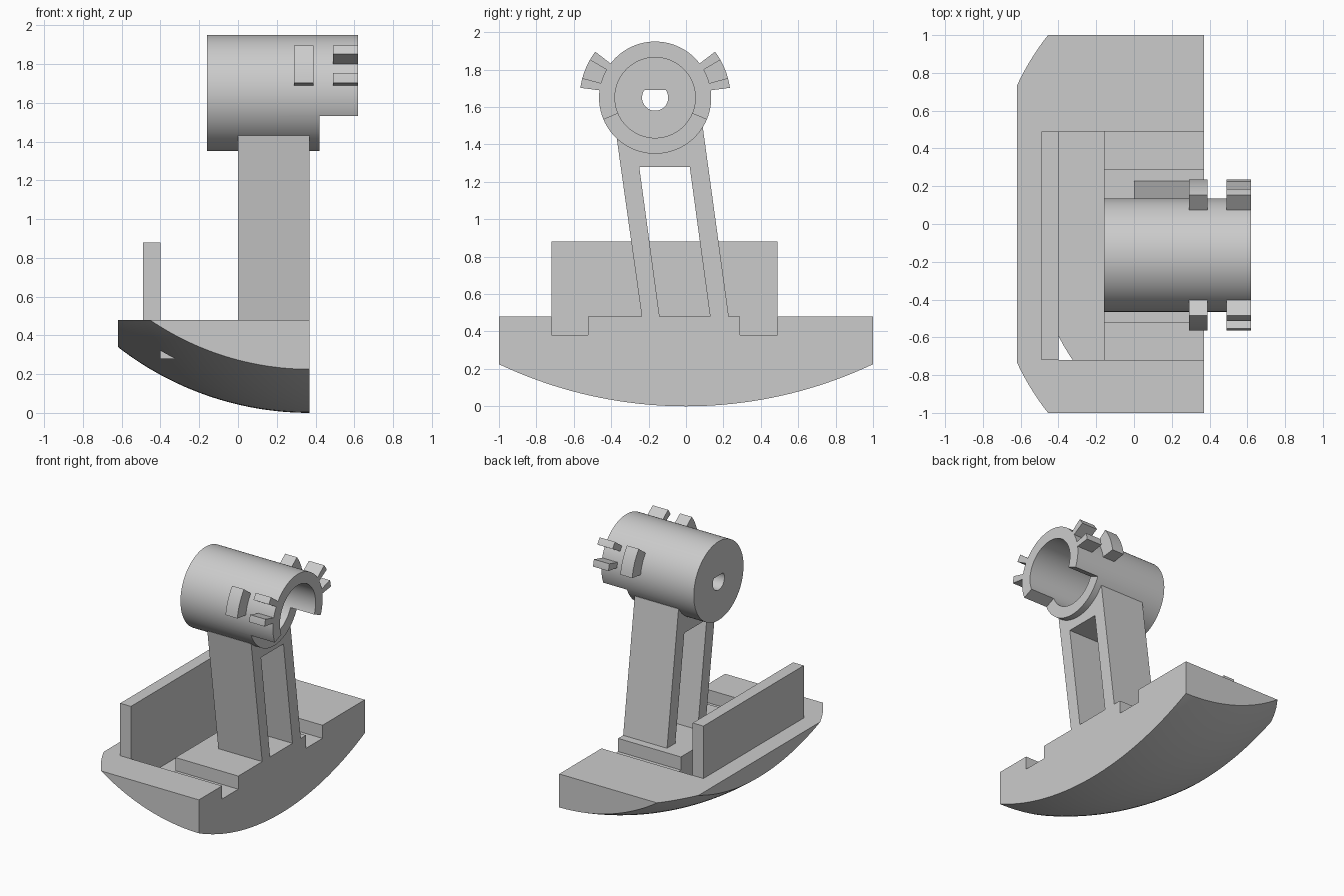
import bpy, bmesh
from math import radians, sin, cos, sqrt, asin

cube = bpy.data.objects.get("Cube")
if cube:
    bpy.data.objects.remove(cube)

grey = bpy.data.materials.new("plain grey")
grey.use_nodes = True
COLOUR = (0.6, 0.6, 0.6, 1)
grey.diffuse_color = COLOUR
grey.node_tree.nodes["Principled BSDF"].inputs["Base Color"].default_value = COLOUR

HUB_Y, HUB_Z = -0.165, 1.65      # axis of the hub
HUB_R, BORE_R, TAB_R = 0.30, 0.215, 0.403
FACE_X = 0.37                    # flat side of the base


def finish(bm, name):
    bmesh.ops.recalc_face_normals(bm, faces=bm.faces)
    mesh = bpy.data.meshes.new(name)
    bm.to_mesh(mesh)
    bm.free()
    mesh.materials.append(grey)
    obj = bpy.data.objects.new(name, mesh)
    bpy.context.collection.objects.link(obj)
    return obj


def prism(name, outline, x0, x1):
    """Extrude a (y, z) outline along x."""
    bm = bmesh.new()
    face = bm.faces.new([bm.verts.new((x0, y, z)) for y, z in outline])
    new = bmesh.ops.extrude_face_region(bm, geom=[face])["geom"]
    moved = [v for v in new if isinstance(v, bmesh.types.BMVert)]
    bmesh.ops.translate(bm, verts=moved, vec=(x1 - x0, 0, 0))
    return finish(bm, name)


def box(name, x0, x1, y0, y1, z0, z1):
    return prism(name, [(y0, z0), (y1, z0), (y1, z1), (y0, z1)], x0, x1)


def arc(r, a0, a1, n):
    """Points on an arc about the hub axis, angles in degrees."""
    steps = [radians(a0 + (a1 - a0) * i / n) for i in range(n + 1)]
    return [(HUB_Y + r * cos(a), HUB_Z + r * sin(a)) for a in steps]


def disc(r):
    return arc(r, 0, 360, 96)[:-1]


def sector(name, r0, r1, a0, a1, x0, x1, n=8):
    return prism(name, arc(r1, a0, a1, n) + arc(r0, a1, a0, n), x0, x1)


def combine(obj, other, operation="DIFFERENCE"):
    """Apply a boolean and discard the cutter."""
    mod = obj.modifiers.new("cut", "BOOLEAN")
    mod.operation, mod.solver, mod.object = operation, "EXACT", other
    bpy.context.view_layer.objects.active = obj
    bpy.ops.object.modifier_apply(modifier=mod.name)
    bpy.data.objects.remove(other)


def rocker_base():
    """Arc profile swept about a lengthwise axis, trimmed to a block."""
    axis_z, bend, cols, rows = 2.335, 1.61, 32, 64
    bm = bmesh.new()
    profile = []
    for i in range(cols + 1):
        x = -0.62 + (FACE_X + 0.62) * i / cols
        rise = bend - sqrt(bend ** 2 - (FACE_X - x) ** 2)
        profile.append((x, axis_z - rise))
    profile += [(FACE_X, 1), (-0.62, 1)]
    rings = []
    for j in range(rows + 1):
        a = radians(-40 + 80 * j / rows)
        rings.append([bm.verts.new((x, r * sin(a), axis_z - r * cos(a))) for x, r in profile])
    count = len(profile)
    for lower, upper in zip(rings, rings[1:]):
        for i in range(count):
            k = (i + 1) % count
            bm.faces.new((lower[i], lower[k], upper[k], upper[i]))
    bm.faces.new(rings[0])
    bm.faces.new(rings[-1])
    base = finish(bm, "base")
    combine(base, box("trim", -1, 1, -1, 1, -0.1, 0.48), "INTERSECT")
    return base


# Base with a deep slot beside the wall and two shallow channels
base = rocker_base()
combine(base, box("slot", -0.40, -0.16, -0.72, 0.49, 0.28, 0.7))
combine(base, box("front_channel", -0.2, 0.5, -0.72, -0.525, 0.38, 0.7))
combine(base, box("back_channel", -0.2, 0.5, 0.29, 0.49, 0.38, 0.7))

# Upright wall
wall = box("wall", -0.49, -0.40, -0.72, 0.49, 0.40, 0.88)

# Leaning two-legged support, trimmed to the hub
support = prism("support", [
    (-0.235, 0.47), (-0.37, 1.43), (HUB_Y, HUB_Z), (0.09, 1.49), (0.23, 0.47),
    (0.13, 0.47), (0.02, 1.28), (-0.25, 1.28), (-0.14, 0.47)], 0, FACE_X)
combine(support, prism("hub_space", disc(HUB_R - 0.01), -0.3, 0.7))

# Hub: bored cylinder, open lower lip, D-shaped hole in the closed end
hub = prism("hub", disc(HUB_R), -0.16, 0.62)
combine(hub, prism("bore", disc(BORE_R), -0.06, 0.8))
combine(hub, sector("lip_opening", 0.1, 0.5, 203, 337, 0.42, 0.8, 24))
flat = 35
combine(hub, prism("shaft_hole", arc(0.07, 180 - flat, 360 + flat, 32), -0.3, 0.1))

# Tabs around the hub, mirrored on both sides
parts = [base, wall, support, hub]
for side in ("back", "front"):
    for label, a0, a1, x0, x1 in (("wide_tab", 7.5, 37.5, 0.29, 0.39),
                                  ("lower_tab", 7.5, 15, 0.49, 0.62),
                                  ("upper_tab", 30, 37.5, 0.49, 0.62)):
        if side == "front":
            a0, a1 = 180 - a1, 180 - a0
        parts.append(sector(f"{side}_{label}", HUB_R - 0.01, TAB_R, a0, a1, x0, x1))

# Smooth the curved surfaces, keep edges crisp
bpy.ops.object.select_all(action="DESELECT")
for part in parts:
    part.select_set(True)
bpy.context.view_layer.objects.active = hub
bpy.ops.object.shade_smooth_by_angle(angle=radians(25))
